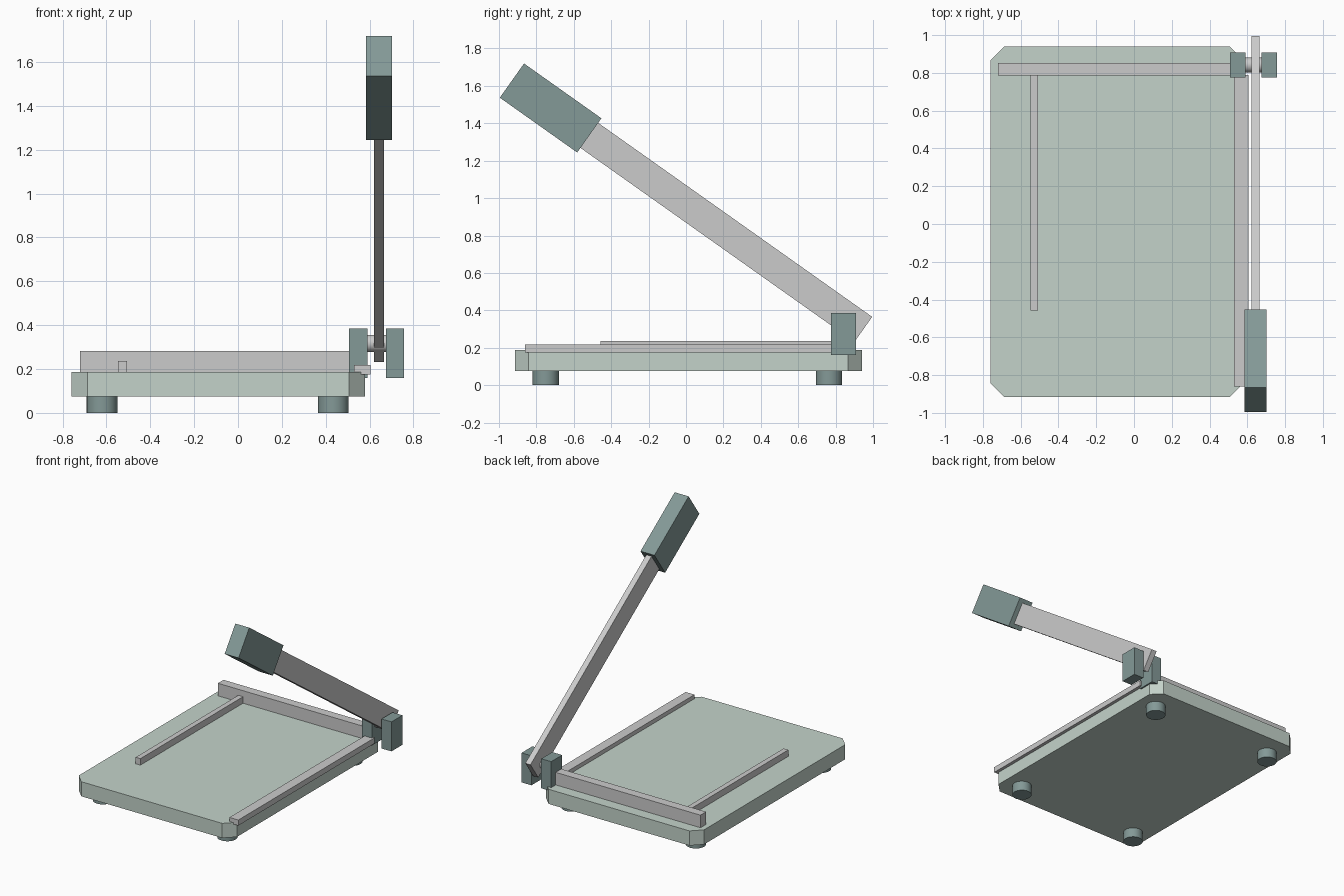
import bpy, bmesh, math
from mathutils import Matrix, Vector

if "Cube" in bpy.data.objects:
    bpy.data.objects.remove(bpy.data.objects["Cube"])


def material(name, rgb):
    m = bpy.data.materials.new(name)
    m.diffuse_color = (*rgb, 1)
    m.use_nodes = True
    m.node_tree.nodes["Principled BSDF"].inputs["Base Color"].default_value = m.diffuse_color
    return m


GREEN = material("base_green", (0.55, 0.65, 0.59))
DARK = material("dark_grey_green", (0.23, 0.32, 0.31))


def finish(name, bm, mat=None):
    bmesh.ops.recalc_face_normals(bm, faces=bm.faces)
    me = bpy.data.meshes.new(name)
    bm.to_mesh(me)
    bm.free()
    ob = bpy.data.objects.new(name, me)
    bpy.context.collection.objects.link(ob)
    if mat:
        me.materials.append(mat)
    return ob


def box(name, x, y, z, mat=None, matrix=Matrix()):
    """Box from (min, max) ranges, optionally transformed."""
    bm = bmesh.new()
    size = [r[1] - r[0] for r in (x, y, z)]
    mid = Vector([(r[0] + r[1]) / 2 for r in (x, y, z)])
    bmesh.ops.create_cube(bm, size=1, matrix=matrix @ Matrix.Translation(mid) @ Matrix.Diagonal((*size, 1)))
    return finish(name, bm, mat)


def cylinder(name, centre, r, depth, mat=None, rot=Matrix()):
    bm = bmesh.new()
    bmesh.ops.create_cone(bm, cap_ends=True, segments=32, radius1=r, radius2=r,
                          depth=depth, matrix=Matrix.Translation(centre) @ rot)
    ob = finish(name, bm, mat)
    bpy.ops.object.select_all(action='DESELECT')
    ob.select_set(True)
    bpy.context.view_layer.objects.active = ob
    bpy.ops.object.shade_smooth_by_angle(angle=math.radians(30))
    return ob


# base board with cut corners
x0, x1, y0, y1, c = -0.76, 0.58, -0.915, 0.94, 0.073
outline = [(x0 + c, y0), (x1 - c, y0), (x1, y0 + c), (x1, y1 - c),
           (x1 - c, y1), (x0 + c, y1), (x0, y1 - c), (x0, y0 + c)]
bm = bmesh.new()
face = bm.faces.new([bm.verts.new((x, y, 0.075)) for x, y in outline])
top = bmesh.ops.extrude_face_region(bm, geom=[face])["geom"]
bmesh.ops.translate(bm, vec=(0, 0, 0.112), verts=[v for v in top if isinstance(v, bmesh.types.BMVert)])
finish("base_board", bm, GREEN)

# feet
for sx, fx in (("left", -0.62), ("right", 0.435)):
    for sy, fy in (("front", -0.75), ("back", 0.765)):
        cylinder(f"{sy}_{sx}_foot", (fx, fy, 0.04), 0.07, 0.08, DARK)

# fence, paper guide and cutting edge
box("back_fence", (-0.72, 0.53), (0.785, 0.853), (0.18, 0.283))
box("paper_guide", (-0.547, -0.507), (-0.457, 0.79), (0.18, 0.237))
box("cutting_edge", (0.53, 0.605), (-0.86, 0.79), (0.175, 0.218))

# hinge brackets and pin
box("inner_bracket", (0.507, 0.591), (0.775, 0.908), (0.16, 0.386), DARK)
box("outer_bracket", (0.674, 0.758), (0.775, 0.908), (0.16, 0.386), DARK)
cylinder("hinge_pin", (0.632, 0.842, 0.317), 0.039, 0.12, None, Matrix.Rotation(math.pi / 2, 4, 'Y'))

# raised blade arm and handle, built along -y and tilted up
arm = Matrix.Translation((0.643, 0.948, 0.298)) @ Matrix.Rotation(math.radians(-35.3), 4, 'X')
box("blade_arm", (-0.022, 0.022), (-1.85, 0), (-0.082, 0.082), None, arm)
box("handle", (-0.059, 0.059), (-2.302, -1.795), (-0.112, 0.112), DARK, arm)
